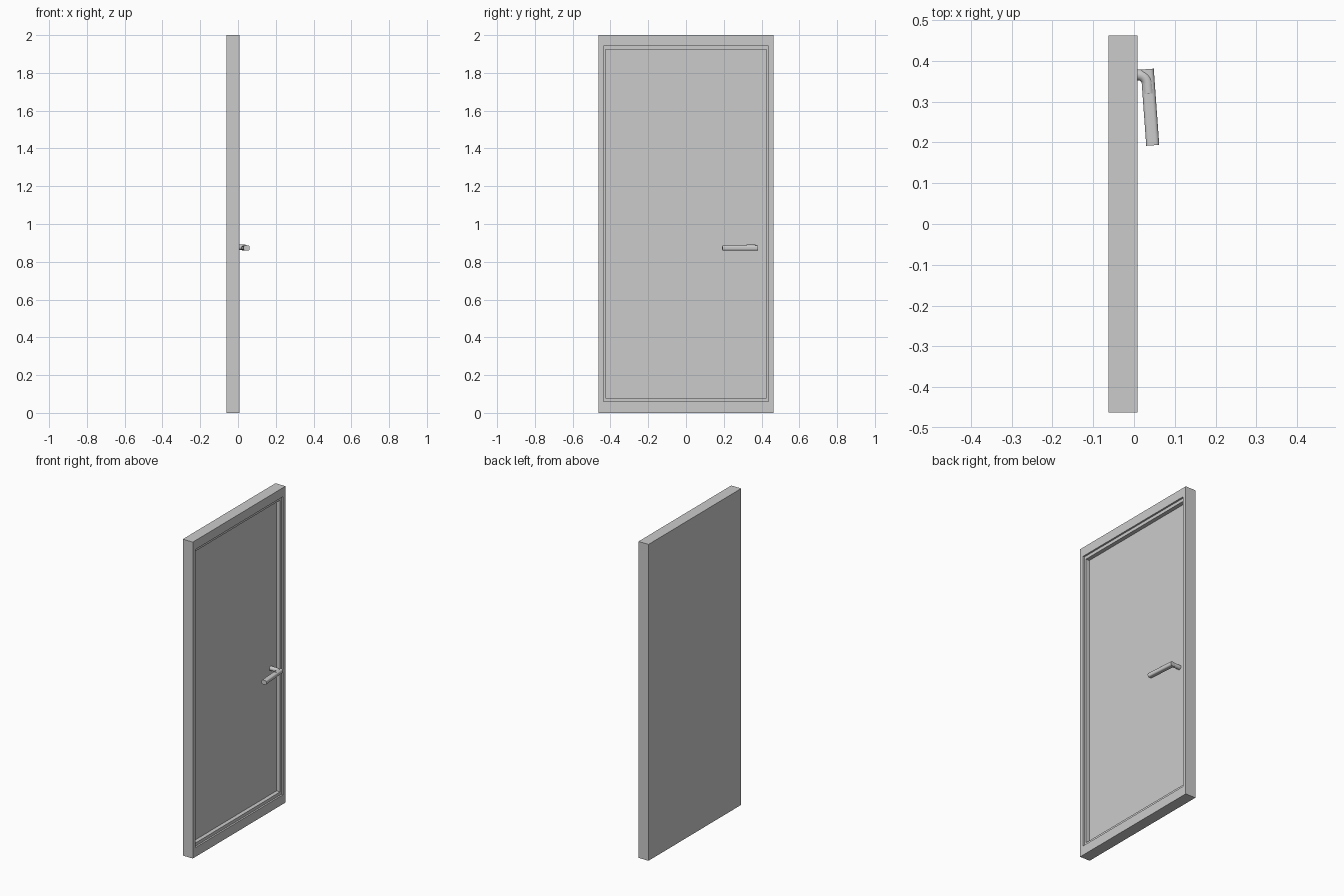
import bpy, bmesh, math
from mathutils import Vector

if "Cube" in bpy.data.objects:
    bpy.data.objects.remove(bpy.data.objects["Cube"])


def finish(name, bm, smooth=False):
    bmesh.ops.recalc_face_normals(bm, faces=bm.faces[:])
    me = bpy.data.meshes.new(name)
    bm.to_mesh(me)
    bm.free()
    ob = bpy.data.objects.new(name, me)
    bpy.context.collection.objects.link(ob)
    if smooth:
        bpy.ops.object.select_all(action='DESELECT')
        ob.select_set(True)
        bpy.context.view_layer.objects.active = ob
        bpy.ops.object.shade_smooth_by_angle(angle=math.radians(35))
    return ob


def skin(bm, rings):
    """Bridge consecutive vertex rings and cap both ends."""
    rings = [[bm.verts.new(p) for p in r] for r in rings]
    n = len(rings[0])
    for a, b in zip(rings, rings[1:]):
        for i in range(n):
            j = (i + 1) % n
            bm.faces.new((a[i], a[j], b[j], b[i]))
    bm.faces.new(rings[0])
    bm.faces.new(rings[-1])


def sweep(path, section, zc):
    """Rings of a (side, up) section along a path of (x, y) points."""
    rings = []
    for k, p in enumerate(path):
        a, b = path[max(k - 1, 0)], path[min(k + 1, len(path) - 1)]
        d = Vector((b[0] - a[0], b[1] - a[1])).normalized()
        rings.append([(p[0] - d.y * s, p[1] + d.x * s, zc + u) for s, u in section])
    return rings


def rect(x, y, z0, z1):
    return [(x, -y, z0), (x, y, z0), (x, y, z1), (x, -y, z1)]


# Door slab with a two-step recess on the +x face
bm = bmesh.new()
skin(bm, [rect(-0.062, 0.463, 0, 2), rect(0.008, 0.463, 0, 2),
          rect(0.008, 0.437, 0.059, 1.943), rect(-0.003, 0.437, 0.059, 1.943),
          rect(-0.003, 0.425, 0.079, 1.923), rect(-0.028, 0.425, 0.079, 1.923)])
finish("door_slab", bm)

# Handle stem: round bar leaving the panel and bending into the grip
circle = [(0.0135 * math.cos(i * math.pi / 12), 0.0135 * math.sin(i * math.pi / 12))
          for i in range(24)]
path = [(-0.029, 0.366), (0.010, 0.366)]
path += [(0.010 + 0.024 * math.sin(t), 0.342 + 0.024 * math.cos(t))
         for t in [math.radians(15 * i) for i in range(1, 7)]]
path += [(0.036, 0.32)]
bm = bmesh.new()
skin(bm, sweep(path, circle, 0.877))
finish("handle_stem", bm, True)

# Handle grip: rounded bar slightly tilted away from the door
section = []
r, w, h = 0.009, 0.016, 0.0135
for q, (sx, sz) in enumerate([(1, 1), (-1, 1), (-1, -1), (1, -1)]):
    for i in range(6):
        t = math.radians(90 * q + 18 * i)
        section.append((sx * (w - r) + r * math.cos(t), sz * (h - r) + r * math.sin(t)))
bm = bmesh.new()
skin(bm, sweep([(0.0325, 0.380), (0.046, 0.193)], section, 0.873))
finish("handle_grip", bm, True)
